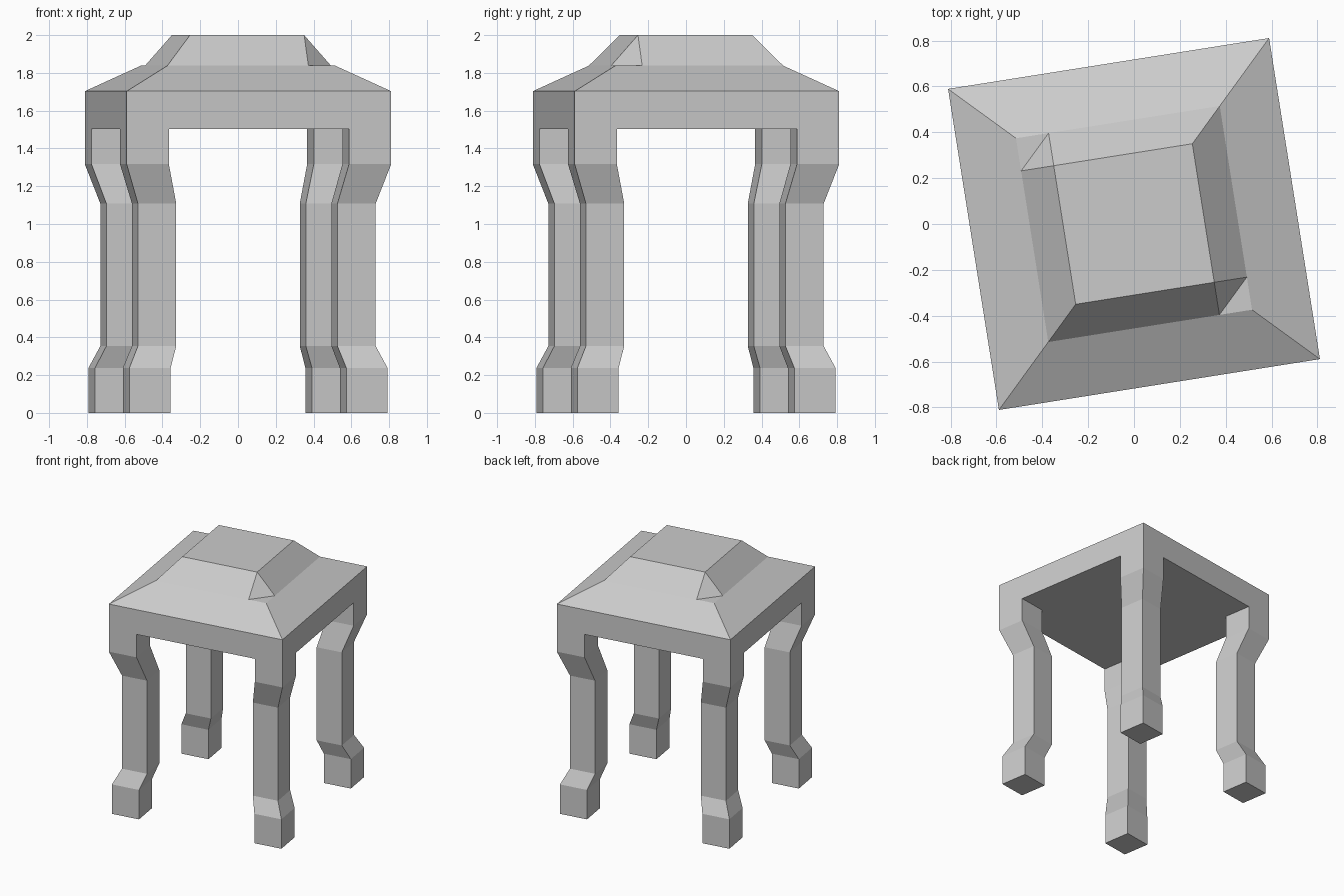
import bpy, bmesh
from math import radians

if "Cube" in bpy.data.objects:
    bpy.data.objects.remove(bpy.data.objects["Cube"])

TURN = radians(9)


def finish(name, bm):
    bmesh.ops.remove_doubles(bm, verts=bm.verts, dist=1e-5)
    bmesh.ops.recalc_face_normals(bm, faces=bm.faces)
    mesh = bpy.data.meshes.new(name)
    bm.to_mesh(mesh)
    bm.free()
    obj = bpy.data.objects.new(name, mesh)
    obj.rotation_euler.z = TURN
    bpy.context.collection.objects.link(obj)
    return obj


def square(bm, lo, hi, z, sx=1, sy=1):
    pts = ((lo, lo), (hi, lo), (hi, hi), (lo, hi))
    return [bm.verts.new((x * sx, y * sy, z)) for x, y in pts]


def bridge(bm, a, b):
    for i in range(4):
        j = (i + 1) % 4
        bm.faces.new((a[i], a[j], b[j], b[i]))


OUT, IN = 0.709, 0.483      # apron edge and inner side of the leg tops
CUSHION, TOP = 0.45, 0.306  # cushion base and flat top

# Seat: apron, sloped shoulder, and underside left open where the legs join
bm = bmesh.new()
rings = [square(bm, -h, h, z) for h, z in ((OUT, 1.503), (OUT, 1.703), (CUSHION, 1.838))]
for low, high in zip(rings, rings[1:]):
    bridge(bm, low, high)
steps = (-OUT, -IN, IN, OUT)
for i in range(3):
    for j in range(3):
        if i == 1 or j == 1:
            cell = ((i, j), (i, j + 1), (i + 1, j + 1), (i + 1, j))
            bm.faces.new([bm.verts.new((steps[p], steps[q], 1.503)) for p, q in cell])
finish("seat", bm)

# Cushion: 3 x 3 grid with a raised middle, every cell split the same way
bm = bmesh.new()
steps = (-CUSHION, -TOP, TOP, CUSHION)
grid = [[bm.verts.new((x, y, 2.0 if abs(x) == abs(y) == TOP else 1.838))
         for y in steps] for x in steps]
for i in range(3):
    for j in range(3):
        a, b = grid[i][j], grid[i + 1][j]
        c, d = grid[i + 1][j + 1], grid[i][j + 1]
        bm.faces.new((a, b, c))
        bm.faces.new((a, c, d))
finish("cushion", bm)

# Legs: one stepped profile (inner, outer, height) mirrored to each corner
PROFILE = ((0.471, 0.692, 0), (0.471, 0.692, 0.238), (0.432, 0.637, 0.354),
           (0.432, 0.637, 1.108), (IN, OUT, 1.317), (IN, OUT, 1.503))
for side, sx in (("left", -1), ("right", 1)):
    for end, sy in (("front", -1), ("back", 1)):
        bm = bmesh.new()
        rings = [square(bm, lo, hi, z, sx, sy) for lo, hi, z in PROFILE]
        bm.faces.new(rings[0])
        for low, high in zip(rings, rings[1:]):
            bridge(bm, low, high)
        finish(f"{end}_{side}_leg", bm)
